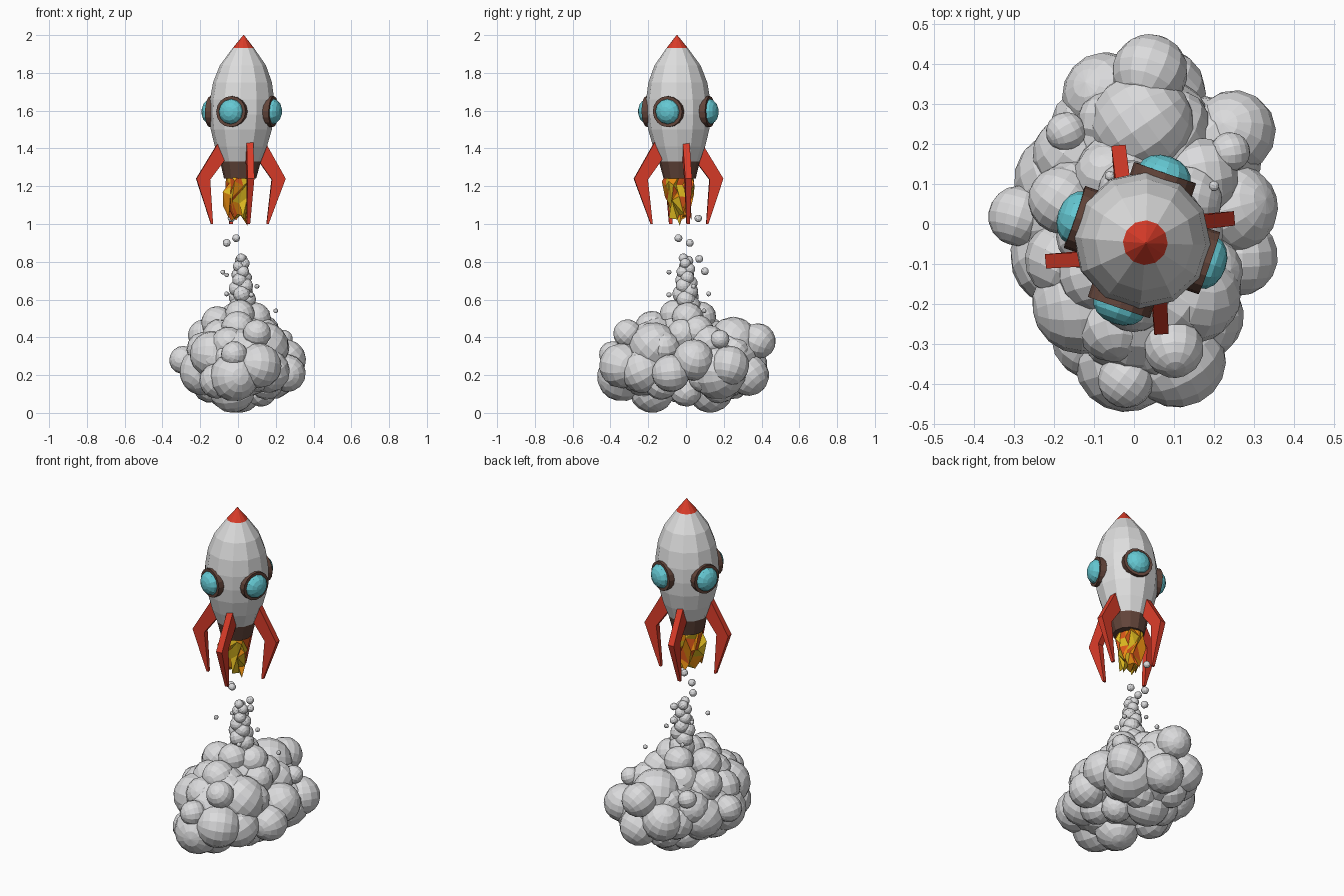
import bpy, bmesh, math, random
from mathutils import Matrix, Vector, Euler

random.seed(4)
if "Cube" in bpy.data.objects:
    bpy.data.objects.remove(bpy.data.objects["Cube"])


def material(name, r, g, b):
    m = bpy.data.materials.new(name)
    m.use_nodes = True
    m.diffuse_color = (r, g, b, 1)
    m.node_tree.nodes["Principled BSDF"].inputs["Base Color"].default_value = (r, g, b, 1)
    return m


WHITE = material("hull white", .73, .73, .73)
SMOKE = material("smoke grey", .71, .71, .72)
RED = material("red paint", .7, .045, .022)
BROWN = material("brown metal", .125, .06, .043)
GLASS = material("teal glass", .13, .58, .65)
YELLOW = material("flame yellow", .75, .5, .015)
ORANGE = material("flame orange", .85, .28, .006)
EMBER = material("flame ember", .75, .1, .01)


def finish(name, bm, mats):
    bmesh.ops.recalc_face_normals(bm, faces=bm.faces)
    mesh = bpy.data.meshes.new(name)
    bm.to_mesh(mesh)
    bm.free()
    for m in mats:
        mesh.materials.append(m)
    obj = bpy.data.objects.new(name, mesh)
    bpy.context.collection.objects.link(obj)
    return obj


def lathe(bm, profile, sides, phase=0.0):
    """Closed stack of rings from (radius, height) points."""
    rings = [[bm.verts.new((r * math.cos(phase + math.tau * i / sides),
                            r * math.sin(phase + math.tau * i / sides), z))
              for i in range(sides)] for r, z in profile]
    for low, high in zip(rings, rings[1:]):
        for i in range(sides):
            j = (i + 1) % sides
            bm.faces.new((low[i], low[j], high[j], high[i]))
    bm.faces.new(rings[0])
    bm.faces.new(rings[-1])
    return rings


# The rocket leans slightly from the vertical
LEAN = Matrix(((1, 0, .025, -.02), (0, 1, -.019, -.01), (0, 0, 1, 0), (0, 0, 0, 1)))

# Hull with red nose and brown nozzle
bm = bmesh.new()
lathe(bm, [(.085, 1.24), (.108, 1.33), (.138, 1.41), (.162, 1.5), (.171, 1.58),
           (.17, 1.66), (.156, 1.75), (.122, 1.84), (.056, 1.932), (.002, 2)],
      12, math.radians(87))
for f in bm.faces:
    z = f.calc_center_median().z
    f.material_index = 1 if z > 1.93 else 2 if z < 1.33 else 0
bm.transform(LEAN)
finish("hull", bm, [WHITE, RED, BROWN])

# Round windows: a rim and a domed glass, four around the hull
for k in range(4):
    turn = Matrix.Rotation(math.radians(71 + 90 * k), 4, 'Z')
    place = LEAN @ Matrix.Translation((0, 0, 1.595)) @ turn @ Matrix.Rotation(math.pi / 2, 4, 'Y')
    bm = bmesh.new()
    lathe(bm, [(.082, .135), (.082, .178)], 16)
    bm.transform(place)
    finish(f"window_rim_{k + 1}", bm, [BROWN])
    bm = bmesh.new()
    bmesh.ops.create_uvsphere(bm, u_segments=12, v_segments=8, radius=.068)
    bm.transform(place @ Matrix.Translation((0, 0, .173)) @ Matrix.Diagonal((1, 1, .7, 1)))
    finish(f"window_glass_{k + 1}", bm, [GLASS])

# Bent fins, set slightly off the radial line and thinner at the foot
FIN = [(.09, 1.34), (.167, 1.235), (.145, 1), (.156, 1), (.24, 1.24), (.12, 1.445)]
for k in range(4):
    bm = bmesh.new()
    sides = [[bm.verts.new((r, .033 + s * (.009 if z < 1.1 else .018), z)) for r, z in FIN]
             for s in (-1, 1)]
    bm.faces.new(sides[0])
    bm.faces.new(sides[1])
    for i in range(len(FIN)):
        j = (i + 1) % len(FIN)
        bm.faces.new((sides[0][i], sides[0][j], sides[1][j], sides[1][i]))
    bm.transform(LEAN @ Matrix.Translation((.004, -.006, 0))
                 @ Matrix.Rotation(math.radians(5 + 90 * k), 4, 'Z'))
    finish(f"fin_{k + 1}", bm, [RED])

# Crumpled flame with ragged tips
bm = bmesh.new()
rings = lathe(bm, [(.062, 1.26), (.068, 1.21), (.068, 1.16), (.06, 1.11), (.038, 1.06)], 14)
bmesh.ops.triangulate(bm, faces=bm.faces)
for ring in rings[1:]:
    for v in ring:
        v.co += Vector([random.uniform(-.02, .02) for _ in range(3)])
for v in rings[-1][::3]:
    v.co.z -= random.uniform(.03, .05)
for v in rings[-2][::4]:
    v.co.z -= .06
for f in bm.faces:
    f.material_index = random.choice((0, 0, 1, 1, 2))
bm.transform(Matrix.Translation((-.002, -.033, 0)) @ Matrix.Diagonal((1, 1.15, 1, 1)))
finish("flame", bm, [YELLOW, ORANGE, EMBER])


def puffs(name, balls, segments):
    """One mesh of randomly turned balls given as (x, y, z, radius)."""
    bm = bmesh.new()
    for x, y, z, r in balls:
        spin = Euler([random.uniform(0, math.tau) for _ in range(3)]).to_matrix().to_4x4()
        bmesh.ops.create_uvsphere(bm, u_segments=segments, v_segments=segments * 2 // 3, radius=r,
                                  matrix=Matrix.Translation((x, y, z)) @ spin)
    return finish(name, bm, [SMOKE])


# Large billows, in hundredths
BILLOWS = [(-29, 2, 28, 7.5), (25, 23, 25, 10.5), (26, -8, 21, 10), (4, 38, 38, 9.5),
           (-7, 32, 26, 11), (7, 33, 20, 11), (-2, -34, 19, 13), (11, -34, 25, 12),
           (10, -31, 42, 7.5), (-13, -20, 31, 12.5), (-18, 11, 24, 12), (25, 4, 28, 11),
           (2, 25, 38, 13), (24, 18, 39, 5), (-17, 23, 38, 5), (-18, -8, 22, 13),
           (-3, -18, 12, 12), (1, 13, 12, 12), (17, 17, 22, 15), (14, -17, 35, 13),
           (-2, -39, 31, 7), (-11, -29, 17, 9.5), (16, -23, 22, 11.5)]
puffs("smoke_billows", [[c / 100 for c in b] for b in BILLOWS], 14)

# Shoulder billows, stepping up to the column, in hundredths
SHOULDERS = [(-18, 6, 41, 8.5), (-11, -3, 48, 8.5), (9, 1, 50, 8.5), (13, 6, 43, 9),
             (1, -6, 52, 8), (-1, 8, 51, 8), (0, -18, 45, 9), (2, 1, 56, 7)]
puffs("smoke_shoulders", [[c / 100 for c in b] for b in SHOULDERS], 14)

# Inner mass and smaller billows around it
core = [(.02, y, .27, .19) for y in (-.2, -.07, .07, .2)]
core += [(.02, -.02, .41, .13), (-.04, .12, .39, .11), (.03, -.16, .4, .11)]
puffs("smoke_core", core, 14)
small = []
for i in range(36):
    a = i * 2.4
    h = -.85 + 1.7 * i / 35
    w = math.sqrt(1 - h * h)
    small.append((.01 + .21 * w * math.cos(a), .31 * w * math.sin(a), .27 + .18 * h,
                  random.uniform(.07, .1)))
puffs("smoke_small_billows", small, 12)

# Rising column, narrowing upward
column = []
for i in range(16):
    t = i / 15
    a, d = i * 2.4, .028 - .014 * t
    column.append((.018 + d * math.cos(a), d * math.sin(a), .6 + .22 * t, .05 - .025 * t))
puffs("smoke_column", column, 12)

# Loose puffs drifting around the column and up to the flame
loose = [(-.035, .065, 1.03, .02), (-.06, .02, .9, .021), (-.01, -.04, .925, .021),
         (.03, .07, .815, .021), (.01, .1, .75, .021), (.2, .095, .54, .013),
         (-.08, -.09, .745, .013), (.1, .04, .67, .013), (-.06, .12, .63, .013),
         (.07, -.09, .625, .014), (-.06, .03, .73, .012)]
puffs("smoke_loose_puffs", loose, 10)
